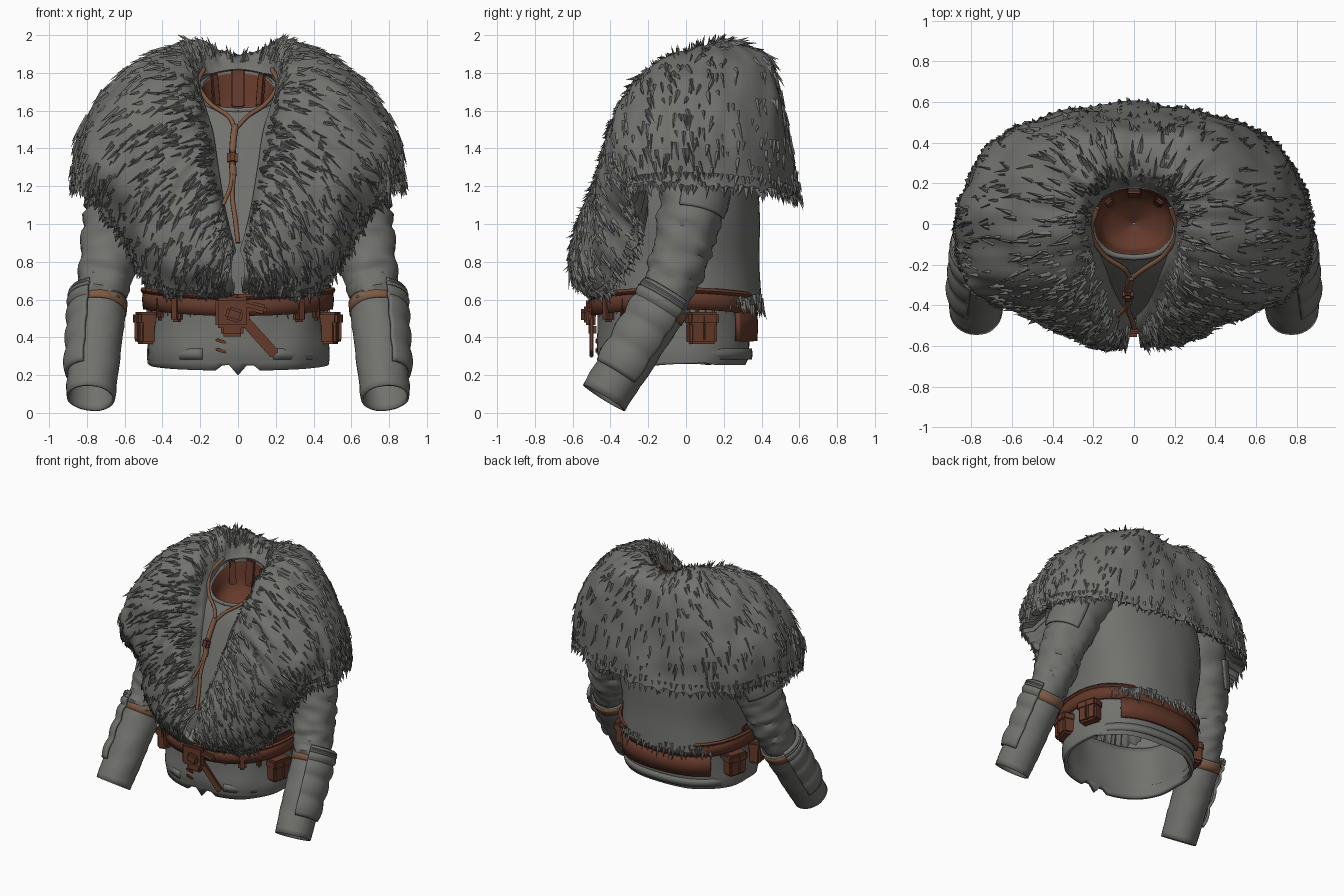
import bpy, bmesh, math, random
from math import sin, cos, pi, radians
from mathutils import Vector as V, Matrix, noise

if "Cube" in bpy.data.objects:
    bpy.data.objects.remove(bpy.data.objects["Cube"])
random.seed(4)
U = random.uniform

def material(name, col):
    m = bpy.data.materials.new(name)
    m.diffuse_color = (*col, 1)
    m.use_nodes = True
    m.node_tree.nodes["Principled BSDF"].inputs["Base Color"].default_value = m.diffuse_color
    return m
GREY = material("grey_fur_and_cloth", (0.165, 0.165, 0.155))
BROWN = material("brown_leather", (0.13, 0.042, 0.024))
TAN = material("tan_leather", (0.21, 0.10, 0.055))

def make(name, verts, faces, mat, angle=50, mirror=False, thick=0):
    me = bpy.data.meshes.new(name)
    me.from_pydata([tuple(v) for v in verts], [], faces)
    me.materials.append(mat)
    me.shade_smooth()
    me.set_sharp_from_angle(angle=radians(angle))
    o = bpy.data.objects.new(name, me)
    bpy.context.collection.objects.link(o)
    if thick:
        s = o.modifiers.new("thickness", 'SOLIDIFY')
        s.thickness, s.offset = thick, 0
    if mirror:
        o.modifiers.new("mirror", 'MIRROR').use_mirror_merge = False
    return o

def grid_faces(ni, nj, closed=False):
    # i runs around, j runs along the column
    return [(i * nj + j, i * nj + j + 1, (i + 1) % ni * nj + j + 1, (i + 1) % ni * nj + j)
            for i in range(ni if closed else ni - 1) for j in range(nj - 1)]

def spline(pts, t):
    # Catmull-Rom through pts, t in 0..len-1
    k = min(int(t), len(pts) - 2)
    f = t - k
    p1, p2 = pts[k], pts[k + 1]
    p0 = pts[k - 1] if k > 0 else p1 * 2 - p2
    p3 = pts[k + 2] if k + 2 < len(pts) else p2 * 2 - p1
    return 0.5 * (2 * p1 + (p2 - p0) * f + (2 * p0 - 5 * p1 + 4 * p2 - p3) * f * f
                  + (3 * p1 - p0 - 3 * p2 + p3) * f ** 3)

def ring_point(a, rx, yf, yb):
    # a = 0 is front, 90 degrees is +x
    e = lambda v: math.copysign(abs(v) ** 0.85, v)
    return V((rx * e(sin(a)), (yf + yb) / 2 - (yb - yf) / 2 * e(cos(a)), 0))

def add_tuft(vs, fs, p, n, t, w, length, lift):
    s = n.cross(t).normalized()
    b = len(vs)
    vs += [p - s * w - n * 0.006, p + n * 0.010, p + s * w - n * 0.006,
           p + t * length + n * lift]
    fs += [(b, b + 3, b + 1), (b + 1, b + 3, b + 2), (b, b + 2, b + 3)]

# ---- fur mantle: columns radiating from the neckline / V edge to the hem
KEYS = [
    [(.01, -.50, .86), (.02, -.56, .82), (.03, -.60, .77), (.03, -.60, .70), (.02, -.53, .64)],
    [(.06, -.42, 1.05), (.10, -.54, 1.02), (.18, -.60, .90), (.25, -.575, .75), (.25, -.48, .62)],
    [(.10, -.34, 1.28), (.18, -.45, 1.27), (.34, -.51, 1.10), (.45, -.49, .88), (.48, -.37, .69)],
    [(.13, -.26, 1.48), (.22, -.38, 1.47), (.42, -.45, 1.35), (.57, -.43, 1.15), (.64, -.25, .95)],
    [(.17, -.18, 1.62), (.26, -.29, 1.67), (.48, -.37, 1.60), (.74, -.36, 1.38), (.80, -.30, 1.18)],
    [(.20, -.08, 1.72), (.28, -.12, 1.86), (.54, -.18, 1.80), (.79, -.16, 1.53), (.87, -.14, 1.21)],
    [(.19, .06, 1.78), (.27, .10, 1.94), (.55, .12, 1.85), (.80, .12, 1.53), (.86, .12, 1.21)],
    [(.13, .15, 1.80), (.20, .22, 1.96), (.34, .41, 1.87), (.55, .46, 1.50), (.62, .46, 1.17)],
    [(0, .18, 1.82), (0, .25, 1.89), (0, .45, 1.83), (0, .545, 1.45), (0, .60, 1.13)]]
half = [[V(p) for p in c] for c in KEYS]
keys = half + [[V((-p.x, p.y, p.z)) for p in c] for c in half[-2::-1]]
NI, NJ = 220, 44
cols = []
for i in range(NI):
    u = i / (NI - 1) * (len(keys) - 1)
    col = [spline([k[r] for k in keys], u) for r in range(5)]
    cols.append([spline(col, j / (NJ - 1) * 4) for j in range(NJ)])

def frame(i, j):
    dv = cols[i][min(j + 1, NJ - 1)] - cols[i][max(j - 1, 0)]
    du = cols[min(i + 1, NI - 1)][j] - cols[max(i - 1, 0)][j]
    return dv.cross(du).normalized(), dv.normalized()

frames = [[frame(i, j) for j in range(NJ)] for i in range(NI)]
verts = []
for i in range(NI):
    line = []
    for j in range(NJ):
        p, n = cols[i][j], frames[i][j][0]
        d = 0.016 * noise.noise(V((i * 0.28, j * 0.09, 1))) + 0.016 * noise.noise(p * 6)
        line.append(p + n * d * min(1, j / 6))
    line[-1] = line[-1] + frames[i][-1][1] * U(-.02, .015)
    h = line[-1]
    line = ([line[0] + V((0, .08, -.02))] + line +
            [V((h.x * .9, h.y * .9, h.z + .03)), V((h.x * .78, h.y * .8, h.z + .15))])
    cols[i] = line[1:NJ + 1]
    verts += line
make("fur_mantle", verts, grid_faces(NI, NJ + 3), GREY, 60)

# ---- fur tufts over the mantle and along its hem
tv, tf = [], []
for _ in range(1500):
    i, j = random.randrange(2, NI - 2), random.randrange(3, NJ - 3)
    n, t = frames[i][j]
    s = n.cross(t)
    add_tuft(tv, tf, cols[i][j], n, (t + s * U(-.35, .35)).normalized(),
             U(.008, .018), U(.05, .11), U(-.012, .02))
for i in range(1, NI - 1):
    for j in (NJ - 1, NJ - 3):
        n, t = frames[i][j]
        add_tuft(tv, tf, cols[i][j], n, (t + n.cross(t) * U(-.4, .4)).normalized(),
                 U(.012, .022), U(.03, .07), U(-.01, .01))
make("mantle_tufts", tv, tf, GREY, 60)

# ---- torso shells: (z, half width, front y, back y, rise towards the back)
def shell(name, levels, mat, n=72, thick=0, zfun=None, steps=5, rough=0.008):
    pts, nj = [], (len(levels) - 1) * steps + 1
    lv = [(V(l[:3]), V((l[3], l[4], 0))) for l in levels]
    for i in range(n):
        a = 2 * pi * i / n
        for j in range(nj):
            A = spline([l[0] for l in lv], j / steps)
            B = spline([l[1] for l in lv], j / steps)
            p = ring_point(a, A.y, A.z, B.x)
            p *= 1 + rough * 2 * noise.noise(V((p.x * 5, p.y * 5, A.x * 3)))
            p.z = A.x + B.y * (1 - cos(a)) / 2
            if zfun and j == 0:
                p.z = zfun(a, p)
            pts.append(p)
    return make(name, pts, [f[::-1] for f in grid_faces(n, nj, True)], mat, 50, False, thick)

shell("jacket_body", [(.57, .47, -.47, .40, 0), (.8, .46, -.46, .39, 0), (1.05, .5, -.40, .39, 0),
      (1.3, .48, -.32, .37, 0), (1.5, .36, -.24, .32, .05), (1.6, .21, -.17, .19, .2)], GREY)

def hem_z(a, p):
    z = .26 - .035 * max(0, cos(a)) + .02 * max(0, -cos(a))
    if cos(a) > 0 and abs(p.x) < .1:
        z = .20 if abs(p.x) < .02 else .255
    return z
shell("jacket_skirt", [(.25, .465, -.44, .31, 0), (.33, .47, -.455, .32, 0), (.45, .455, -.45, .33, 0),
      (.64, .45, -.45, .35, 0)], GREY, 96, .03, hem_z, 4, .014)

# neck lining, closed below, with centre strip and rim
shell("neck_lining", [(1.6, .195, -.155, .175, .215), (1.56, .18, -.14, .165, .17),
      (1.5, .15, -.11, .14, .09), (1.47, .002, 0, .004, 0)], BROWN, 40, 0, None, 3, 0)

# ragged hem of the jacket body
tv, tf = [], []
for i in range(150):
    a = 2 * pi * i / 150
    p = ring_point(a, .47, -.47, .40)
    n = V((p.x, p.y, 0)).normalized()
    p.z = U(.57, .63)
    add_tuft(tv, tf, p, n, V((U(-.2, .2), U(-.2, .2), -1)).normalized(), U(.012, .022), U(.05, .09), U(0, .015))
make("jacket_hem_tufts", tv, tf, GREY, 60)

# ---- sleeves and bracers
def tube(name, path, mat, a0=0, a1=360, n=32, steps=8, grow=0, thick=.012, wrinkle=0, scallop=0):
    pos, rad = [V(p[:3]) for p in path], [V((p[3], 0, 0)) for p in path]
    full, m, pts = a1 - a0 == 360, (len(path) - 1) * steps, []
    for i in range(n if full else n + 1):
        a = radians(a0 + (a1 - a0) * i / n)
        for j in range(m + 1):
            t = j / steps
            c = spline(pos, t)
            d = (spline(pos, min(t + .05, len(pos) - 1)) - spline(pos, max(t - .05, 0))).normalized()
            u = (V((1, 0, 0)) - d * d.x).normalized()
            w = d.cross(u)
            r = spline(rad, t).x + grow + scallop * abs(sin(j / m * pi * 6))
            r += wrinkle * noise.noise(V((cos(a) * 1.5, sin(a) * 1.5, t * 5)))
            pts.append(c + (u * cos(a) + w * sin(a)) * r)
    fs = [f[::-1] for f in grid_faces(n if full else n + 1, m + 1, full)]
    return make(name, pts, fs, mat, 45, True, thick)

tube("upper_sleeve", [(.46, .12, 1.5, .2), (.59, .05, 1.18, .18), (.665, 0, .95, .155),
     (.70, -.06, .75, .14), (.735, -.14, .57, .122)], GREY, wrinkle=.022)
top, wrist = V((.73, -.11, .60)), V((.78, -.435, .08))
def arm(t, r):
    return (*top.lerp(wrist, t), r)
tube("bracer", [arm(0, .135), arm(.5, .132), arm(1, .124)], GREY, wrinkle=.006)
tube("bracer_band", [arm(.02, .142), arm(.12, .142)], TAN, steps=2, thick=.01)
tube("bracer_plate", [arm(-.06, .147), arm(.1, .152), arm(.76, .138)], GREY, -40, 68, 20, 18, 0, .02, 0, .014)
tube("bracer_plate_rim", [arm(-.06, .158), arm(.0, .158)], GREY, -40, 68, 16, 2, 0, .016)
tube("shoulder_patch", [(.575, .06, 1.25, .18), (.62, .03, 1.1, .178), (.64, .02, 1.04, .17)],
     GREY, -75, 20, 14, 4, .012)

# ---- belts, pouches and straps
def band(name, z0, z1, grow, a0, a1, mat, rise=0, n=60, thick=.025):
    pts = []
    for i in range(n + 1):
        a = radians(a0 + (a1 - a0) * i / n)
        p = ring_point(a, .46 + grow, -.46 - grow, .335 + grow)
        for z, g in ((z0, 1), (z0 * .5 + z1 * .5, 1.012), (z1, 1)):
            pts.append((p.x * g, p.y * g, z + rise * sin(a) ** 2))
    return make(name, pts, [f[::-1] for f in grid_faces(n + 1, 3)], mat, 40, False, thick)

def box(name, loc, size, mat, rot=(0, 0, 0), mirror=False, bevel=.014):
    bm = bmesh.new()
    bmesh.ops.create_cube(bm, size=1)
    bmesh.ops.scale(bm, vec=size, verts=bm.verts)
    bmesh.ops.bevel(bm, geom=bm.edges[:], offset=min(bevel, min(size) * .4), segments=2, affect='EDGES')
    o = make(name, [], [], mat, 40, mirror)
    R = Matrix.Rotation(rot[2], 4, 'Z') @ Matrix.Rotation(rot[1], 4, 'Y') @ Matrix.Rotation(rot[0], 4, 'X')
    bm.transform(Matrix.Translation(loc) @ R)
    bm.to_mesh(o.data)
    bm.free()
    o.data.shade_smooth()
    o.data.set_sharp_from_angle(angle=radians(40))

def on_belt(name, deg, z, size, grow=.03, mirror=True):
    a = radians(deg)
    p = ring_point(a, .46 + grow, -.46 - grow, .335 + grow)
    q = ring_point(a + .02, .46 + grow, -.46 - grow, .335 + grow) - p
    box(name, (p.x, p.y, z), size, BROWN, (0, 0, math.atan2(q.y, q.x)), mirror)

band("main_belt", .515, .615, .03, 0, 360, BROWN, .035)
band("belt_edge", .605, .625, .04, 0, 360, BROWN, .035, thick=.02)
band("back_belt", .38, .535, .03, 138, 228, BROWN)
band("skirt_hem_fold", .285, .34, .004, 20, 340, GREY, thick=.02)
for deg in (76, 106):
    on_belt("belt_pouch", deg, .445, (.15, .09, .16), .04)
    on_belt("pouch_flap", deg, .50, (.165, .105, .07), .043)
    on_belt("pouch_strap", deg, .45, (.035, .115, .15), .044)
on_belt("belt_loop", 38, .55, (.06, .05, .14))
on_belt("belt_loop_small", 55, .555, (.035, .045, .13))
on_belt("upper_side_strap", 84, .655, (.2, .03, .07), .015)
box("buckle_plate", (-.03, -.505, .53), (.18, .05, .16), BROWN)
box("buckle_knot", (-.02, -.53, .52), (.09, .05, .07), BROWN, (0, .3, 0))
box("buckle_lower", (-.03, -.495, .44), (.12, .04, .07), BROWN)
box("hanging_strap", (.11, -.50, .405), (.055, .022, .26), BROWN, (0, radians(-42), 0), bevel=.006)
box("belt_wrap", (.07, -.505, .565), (.17, .04, .05), BROWN, (0, .25, 0))
for z in (.33, .38):
    box("skirt_lace", (-.09, -.465, z), (.06, .03, .018), BROWN, (0, .3, 0), bevel=.005)
box("lining_strip", (0, .15, 1.72), (.075, .02, .2), BROWN, (-.12, 0, 0))
box("lining_side_strip", (.12, .105, 1.71), (.05, .02, .18), BROWN, (-.12, 0, -.7), True)

# ---- neck cord with toggle
def cord(name, pts, r, mat):
    cu = bpy.data.curves.new(name, 'CURVE')
    cu.dimensions, cu.bevel_depth, cu.bevel_resolution, cu.use_fill_caps = '3D', r, 2, True
    vs = [V(p) for p in pts]
    s = cu.splines.new('POLY')
    k = (len(vs) - 1) * 6
    s.points.add(k)
    for j in range(k + 1):
        s.points[j].co = (*spline(vs, j / 6), 1)
    cu.materials.append(mat)
    bpy.context.collection.objects.link(bpy.data.objects.new(name, cu))

for s in (1, -1):
    cord("neck_cord", [(.18 * s, .08, 1.82), (.21 * s, -.04, 1.74), (.15 * s, -.15, 1.64),
         (.05 * s, -.22, 1.57), (-.015, -.27, 1.5)], .012, TAN)
cord("neckline_rim", [ring_point(2 * pi * i / 16, .205, -.165, .185)
     + V((0, 0, 1.6 + .1 * (1 - cos(2 * pi * i / 16)))) for i in range(17)], .014, GREY)
cord("cord_stem", [(-.015, -.26, 1.52), (-.025, -.30, 1.44), (-.03, -.345, 1.34), (-.025, -.37, 1.26)], .019, TAN)
cord("cord_left_end", [(-.03, -.36, 1.3), (-.04, -.41, 1.2), (-.08, -.45, 1.1)], .011, TAN)
cord("cord_right_end", [(-.02, -.36, 1.3), (-.03, -.42, 1.15), (-.015, -.46, 1.03), (.0, -.51, .9)], .013, TAN)
box("cord_toggle", (-.03, -.35, 1.35), (.055, .05, .075), BROWN, (-.3, 0, 0))
